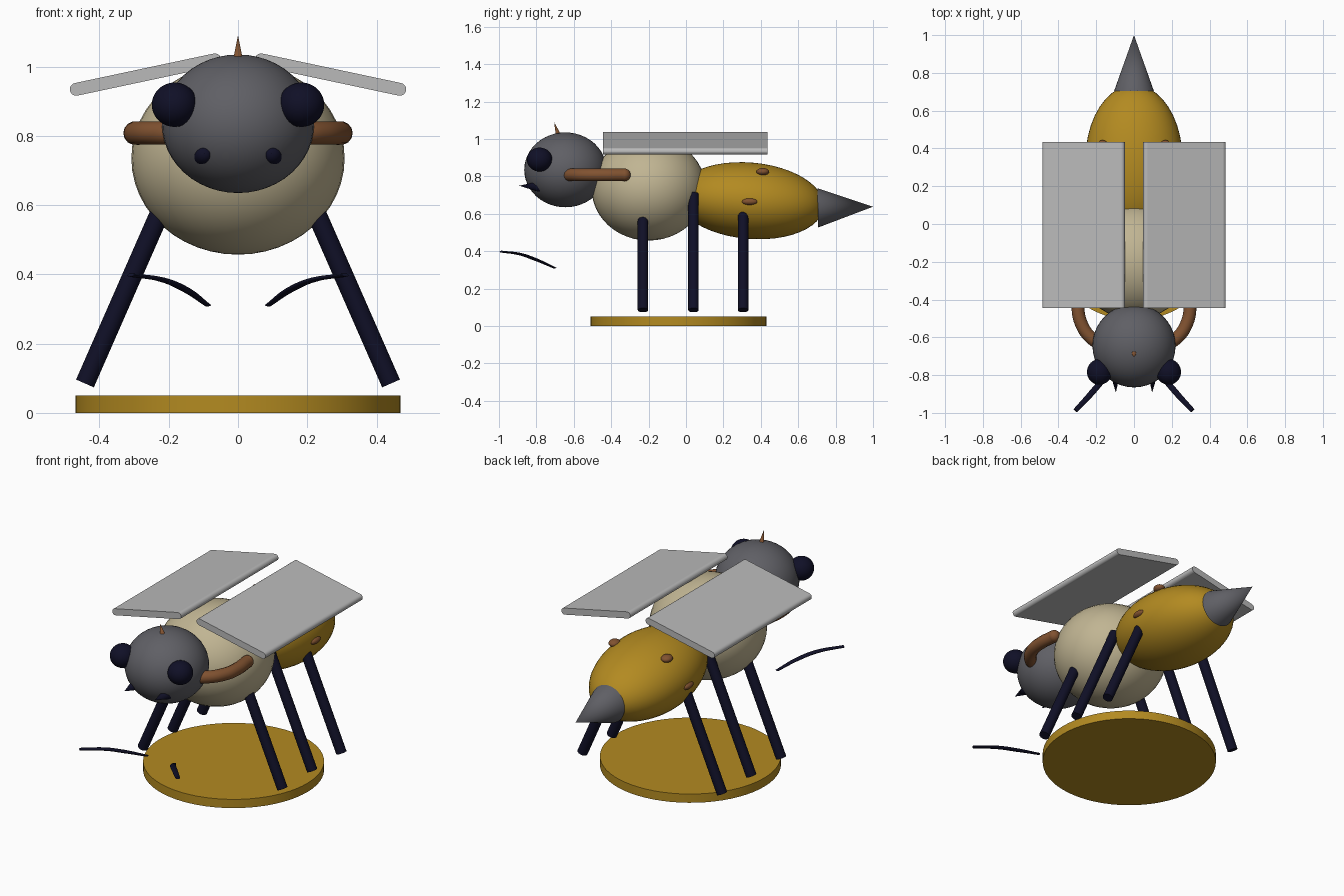
import bpy
from math import radians
from mathutils import Vector

cube = bpy.data.objects.get("Cube")
if cube:
    bpy.data.objects.remove(cube, do_unlink=True)


def material(name, rgb):
    m = bpy.data.materials.new(name)
    m.use_nodes = True
    m.diffuse_color = (*rgb, 1)
    m.node_tree.nodes["Principled BSDF"].inputs["Base Color"].default_value = (*rgb, 1)
    return m


gold = material("gold", (0.45, 0.255, 0.015))
cream = material("cream", (0.53, 0.46, 0.29))
slate = material("slate grey", (0.115, 0.115, 0.13))
navy = material("dark navy", (0.005, 0.005, 0.02))
brown = material("brown", (0.22, 0.085, 0.03))
pale = material("pale grey", (0.49, 0.49, 0.49))


def finish(name, mat):
    ob = bpy.context.object
    ob.name = name
    ob.data.materials.append(mat)
    bpy.ops.object.shade_smooth_by_angle()
    return ob


def ellipsoid(name, mat, loc, size, rot=(0, 0, 0)):
    bpy.ops.mesh.primitive_uv_sphere_add(segments=40, ring_count=24, location=loc, rotation=rot)
    bpy.context.object.scale = size
    return finish(name, mat)


def rod(name, mat, start, end, r1, r2):
    """Cylinder or cone between two points."""
    a, b = Vector(start), Vector(end)
    bpy.ops.mesh.primitive_cone_add(vertices=32, radius1=r1, radius2=r2, depth=(b - a).length,
                                    location=(a + b) / 2)
    bpy.context.object.rotation_euler = (b - a).to_track_quat("Z", "Y").to_euler()
    return finish(name, mat)


def tube(name, mat, points, radius, radii, flatten=1):
    """Swept curve, optionally flattened vertically."""
    cu = bpy.data.curves.new(name, "CURVE")
    cu.dimensions = "3D"
    cu.bevel_depth = radius
    cu.bevel_resolution = 5
    cu.use_fill_caps = True
    sp = cu.splines.new("BEZIER")
    sp.bezier_points.add(len(points) - 1)
    for bp, (x, y, z), r in zip(sp.bezier_points, points, radii):
        bp.co = (x, y, z / flatten)
        bp.radius = r
        bp.handle_left_type = bp.handle_right_type = "AUTO"
    ob = bpy.data.objects.new(name, cu)
    ob.scale.z = flatten
    cu.materials.append(mat)
    bpy.context.collection.objects.link(ob)


# Stand
bpy.ops.mesh.primitive_cylinder_add(vertices=64, radius=0.47, depth=0.05, location=(0, -0.04, 0.025))
finish("stand", gold)

# Body
ellipsoid("thorax", cream, (0, -0.2, 0.735), (0.308, 0.305, 0.278))
ellipsoid("head", slate, (0, -0.645, 0.835), (0.22, 0.22, 0.2))
ellipsoid("abdomen", gold, (0, 0.342, 0.67), (0.257, 0.396, 0.204), (radians(-5), 0, 0))
rod("stinger", slate, (0, 0.705, 0.632), (0, 1.0, 0.638), 0.105, 0)
rod("horn", brown, (0, -0.672, 0.99), (0, -0.705, 1.09), 0.02, 0)

# Mirrored parts
for side, s in (("left", 1), ("right", -1)):
    ellipsoid(side + "_eye", navy, (s * 0.183, -0.783, 0.89), (0.066, 0.068, 0.064))
    rod(side + "_mandible", navy, (s * 0.1, -0.775, 0.745), (s * 0.096, -0.892, 0.75), 0.031, 0)

    for place, y in (("front", -0.23), ("middle", 0.04), ("rear", 0.305)):
        rod(f"{side}_{place}_leg", navy, (s * 0.17, y, 0.705), (s * 0.442, y, 0.085), 0.028, 0.028)

    # Forelimb hugging the thorax
    tube(side + "_arm", brown,
         [(s * 0.14, -0.65, 0.808), (s * 0.225, -0.605, 0.808), (s * 0.282, -0.52, 0.808),
          (s * 0.297, -0.43, 0.808), (s * 0.289, -0.33, 0.808)], 0.034, [1] * 5)
    ellipsoid(side + "_arm_tip", brown, (s * 0.289, -0.33, 0.808), (0.034, 0.034, 0.034))

    # Flat floating feeler
    tube(side + "_feeler", navy,
         [(s * 0.086, -0.7, 0.31), (s * 0.155, -0.81, 0.358), (s * 0.22, -0.89, 0.385),
          (s * 0.31, -0.988, 0.398)], 0.016, [0.6, 1, 1, 0.8], 0.4)

    # Spots on the abdomen
    ellipsoid(side + "_lower_spot", brown, (s * 0.25, 0.34, 0.665), (0.02, 0.042, 0.018))
    ellipsoid(side + "_upper_spot", brown, (s * 0.166, 0.41, 0.825), (0.03, 0.034, 0.02))

    # Sloped wing slab with rounded long edges
    bpy.ops.mesh.primitive_cube_add(size=1, location=(s * 0.267, -0.005, 0.977),
                                    rotation=(0, s * radians(12), 0))
    wing = bpy.context.object
    wing.scale = (0.446, 0.88, 0.037)
    bpy.ops.object.transform_apply(location=False, rotation=False, scale=True)
    weights = wing.data.attributes.new("bevel_weight_edge", "FLOAT", "EDGE")
    for e in wing.data.edges:
        a, b = (wing.data.vertices[i].co for i in e.vertices)
        weights.data[e.index].value = float(abs(a.y - b.y) > 0.5)
    bevel = wing.modifiers.new("round_edges", "BEVEL")
    bevel.limit_method = "WEIGHT"
    bevel.width = 0.018
    bevel.segments = 5
    finish(side + "_wing", pale)
